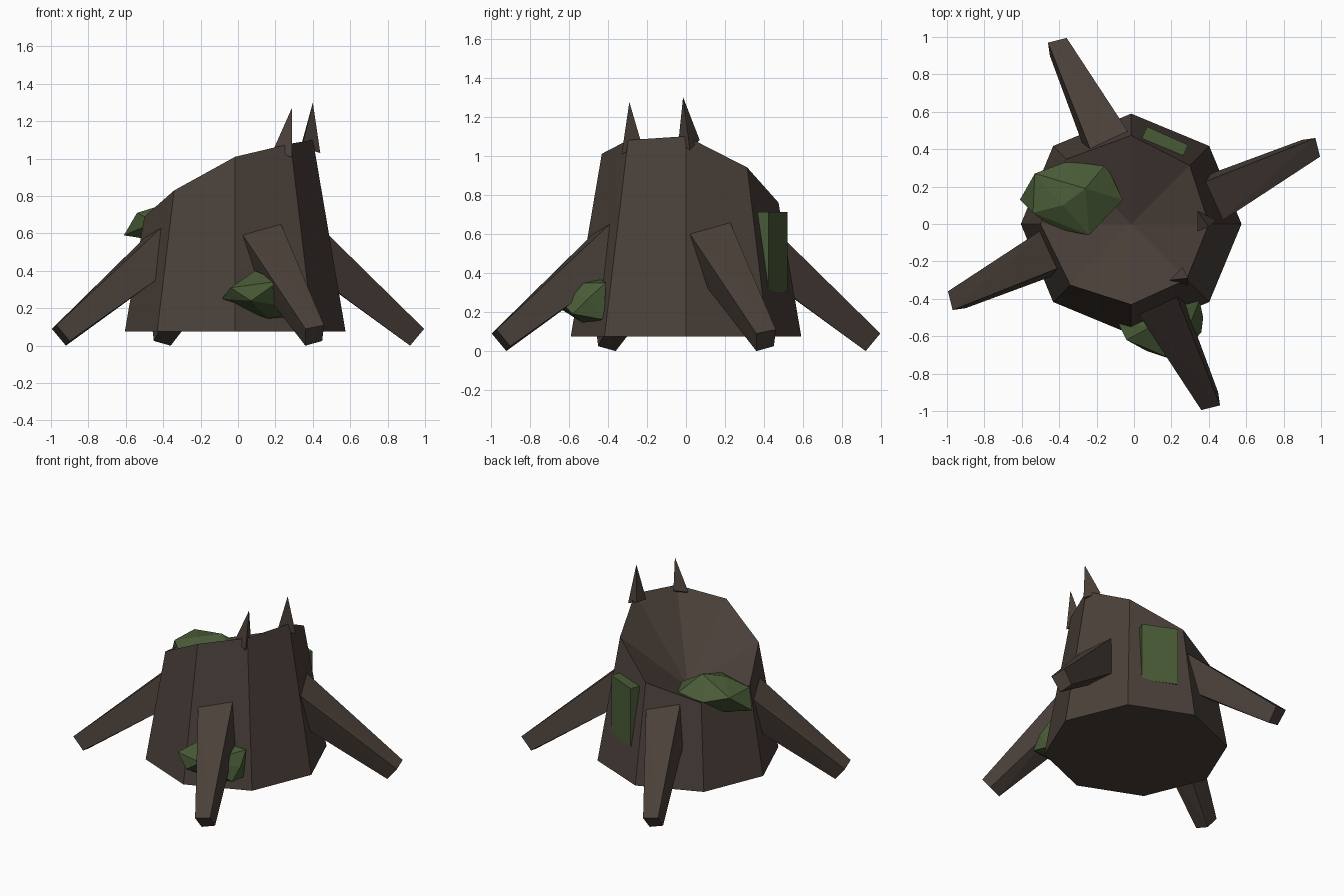
import bpy, bmesh
from math import cos, sin, pi
from mathutils import Vector, Matrix

cube = bpy.data.objects.get("Cube")
if cube:
    bpy.data.objects.remove(cube, do_unlink=True)


def material(name, rgb):
    mat = bpy.data.materials.new(name)
    mat.use_nodes = True
    mat.diffuse_color = (*rgb, 1)
    mat.node_tree.nodes["Principled BSDF"].inputs["Base Color"].default_value = (*rgb, 1)
    return mat


BARK = material("dark_bark", (0.07, 0.052, 0.042))
MOSS = material("moss_green", (0.066, 0.105, 0.038))


def finish(bm, name, mat):
    bmesh.ops.recalc_face_normals(bm, faces=bm.faces)
    mesh = bpy.data.meshes.new(name)
    bm.to_mesh(mesh)
    bm.free()
    mesh.materials.append(mat)
    obj = bpy.data.objects.new(name, mesh)
    bpy.context.collection.objects.link(obj)
    return obj


def hull(name, points, mat):
    """Faceted solid wrapped around a few corner points."""
    bm = bmesh.new()
    verts = [bm.verts.new(p) for p in points]
    bmesh.ops.convex_hull(bm, input=verts)
    return finish(bm, name, mat)


# Trunk: eight tapering sides, a slanted broken rim and a hollow top
def ring_point(i, z):
    r = 0.59 - 0.17 * (z - 0.075)
    a = i * pi / 4
    return (r * cos(a) - 0.015, r * sin(a), z)


rim_heights = [1.1, 0.94, 0.76, 0.66, 0.69, 0.83, 1.01, 1.08]
bm = bmesh.new()
low = [bm.verts.new(ring_point(i, 0.075)) for i in range(8)]
rim = [bm.verts.new(ring_point(i, z)) for i, z in enumerate(rim_heights)]
hollow = bm.verts.new((-0.015, 0, 0.55))
bm.faces.new(low)
for i in range(8):
    j = (i + 1) % 8
    bm.faces.new((low[i], low[j], rim[j], rim[i]))
    bm.faces.new((rim[i], rim[j], hollow))
finish(bm, "trunk", BARK)

# Roots: one tapering beam turned to four sides
tip = [Vector(p) for p in ((0.995, 0.36, 0.09), (0.97, 0.46, 0.11),
                           (0.92, 0.36, 0.0), (0.9, 0.45, 0.025))]
base = [Vector(p) for p in ((0.476, 0.02, 0.6), (0.39, 0.23, 0.65),
                            (0.5, 0.12, 0.31), (0.44, 0.28, 0.35))]
base = [b + (b - t) * 0.06 for b, t in zip(base, tip)]
for k, side in enumerate(("left", "back", "right", "front")):
    turn = Matrix.Rotation(k * pi / 2, 3, "Z")
    hull(side + "_root", [turn @ p for p in tip + base], BARK)

# Splinters: three-sided spikes on the high rim
hull("left_splinter", [(0.4, -0.015, 1.3), (0.34, -0.04, 1.06),
                       (0.44, 0.02, 1.03), (0.34, 0.07, 1.08)], BARK)
hull("front_splinter", [(0.29, -0.29, 1.275), (0.19, -0.3, 1.05),
                        (0.29, -0.33, 1.005), (0.26, -0.23, 1.07)], BARK)

# Moss clumps: irregular faceted lumps
hull("top_moss", [(-0.61, 0.13, 0.59), (-0.53, 0.27, 0.71), (-0.37, 0.33, 0.66),
                  (-0.15, 0.32, 0.66), (-0.06, 0.13, 0.65), (-0.24, -0.06, 0.69),
                  (-0.44, -0.02, 0.66), (-0.54, 0.06, 0.71), (-0.38, 0.1, 0.76),
                  (-0.26, 0.19, 0.78), (-0.35, 0.24, 0.55), (-0.3, 0.08, 0.54)], MOSS)
hull("front_moss", [(-0.085, -0.53, 0.25), (-0.04, -0.62, 0.31), (0.09, -0.55, 0.4),
                    (0.07, -0.68, 0.24), (0.22, -0.73, 0.345), (0.16, -0.53, 0.145),
                    (-0.04, -0.5, 0.21), (0.36, -0.58, 0.19), (0.37, -0.5, 0.27),
                    (0.35, -0.41, 0.35), (0.34, -0.42, 0.16), (0.2, -0.45, 0.38)], MOSS)

# Moss slab on the back
bm = bmesh.new()
bmesh.ops.create_cube(bm, size=1)
bmesh.ops.scale(bm, verts=bm.verts, vec=(0.24, 0.07, 0.41))
bmesh.ops.rotate(bm, verts=bm.verts, matrix=Matrix.Rotation(-0.42, 3, "Z"))
bmesh.ops.translate(bm, verts=bm.verts, vec=(0.165, 0.44, 0.508))
finish(bm, "back_moss_slab", MOSS)
